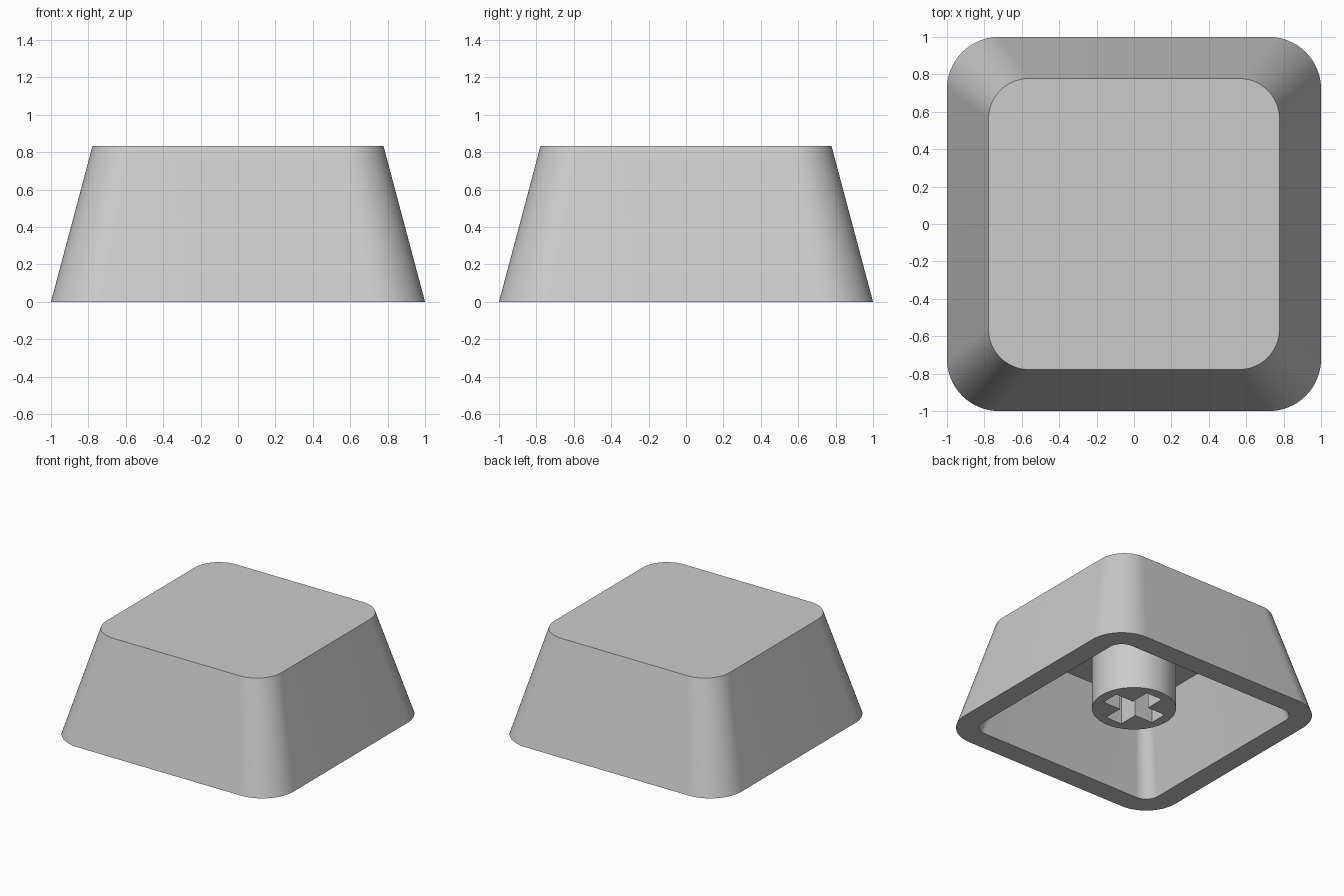
import bpy, bmesh, math

cube = bpy.data.objects.get("Cube")
if cube:
    bpy.data.objects.remove(cube, do_unlink=True)

grey = bpy.data.materials.new("light grey plastic")
grey.use_nodes = True
colour = (0.6, 0.6, 0.6, 1)
grey.diffuse_color = colour
grey.node_tree.nodes["Principled BSDF"].inputs["Base Color"].default_value = colour

HEIGHT, CEILING, TAPER = 0.833, 0.667, 0.778
STEM_BOTTOM, STEM_RADIUS = 0.11, 0.306
ARM, SLOT, SLOT_DEPTH = 0.23, 0.072, 0.44   # half length and half width of the cross


def rounded_square(half, radius, segments=16):
    """Outline of a square with rounded corners, counter-clockwise."""
    points = []
    for corner in range(4):
        start = corner * math.pi / 2
        cx = (half - radius) * math.sqrt(2) * math.cos(start + math.pi / 4)
        cy = (half - radius) * math.sqrt(2) * math.sin(start + math.pi / 4)
        for i in range(segments + 1):
            a = start + math.pi / 2 * i / segments
            points.append((cx + radius * math.cos(a), cy + radius * math.sin(a)))
    return points


def loft(name, rings):
    """Skin a list of (outline, z) rings and close both ends."""
    bm = bmesh.new()
    loops = [[bm.verts.new((x, y, z)) for x, y in outline] for outline, z in rings]
    for a, b in zip(loops, loops[1:]):
        for i in range(len(a)):
            j = (i + 1) % len(a)
            bm.faces.new((a[i], a[j], b[j], b[i]))
    bm.faces.new(loops[0])
    bm.faces.new(loops[-1])
    bmesh.ops.recalc_face_normals(bm, faces=bm.faces)
    mesh = bpy.data.meshes.new(name)
    bm.to_mesh(mesh)
    bm.free()
    mesh.materials.append(grey)
    obj = bpy.data.objects.new(name, mesh)
    bpy.context.collection.objects.link(obj)
    return obj


def select(obj):
    bpy.ops.object.select_all(action='DESELECT')
    obj.select_set(True)
    bpy.context.view_layer.objects.active = obj


# Hollow tapered cap: top face, outer walls, rim, inner walls, ceiling
cap = loft("cap_shell", [
    (rounded_square(TAPER, 0.278 * TAPER), HEIGHT),
    (rounded_square(1, 0.278), 0),
    (rounded_square(0.833, 0.111), 0),
    (rounded_square(0.833 * TAPER, 0.111 * TAPER), CEILING),
])

# Round stem, sunk slightly into the ceiling
circle = [(STEM_RADIUS * math.cos(math.tau * i / 64),
           STEM_RADIUS * math.sin(math.tau * i / 64)) for i in range(64)]
stem = loft("stem", [(circle, STEM_BOTTOM), (circle, CEILING + 0.03)])

# Cross-shaped socket cut up into the stem
cross = []
for x, y in ((ARM, -SLOT), (ARM, SLOT), (SLOT, SLOT)):
    cross.append((x, y))
for _ in range(3):
    cross += [(-y, x) for x, y in cross[-3:]]
cutter = loft("socket_cutter", [(cross, STEM_BOTTOM - 0.1),
                                (cross, STEM_BOTTOM + SLOT_DEPTH)])
cutter.hide_render = True
cut = stem.modifiers.new("socket", 'BOOLEAN')
cut.operation = 'DIFFERENCE'
cut.solver = 'EXACT'
cut.object = cutter
select(stem)
bpy.ops.object.modifier_apply(modifier=cut.name)
bpy.data.objects.remove(cutter, do_unlink=True)

# Smooth corners, crisp edges
for obj in (cap, stem):
    select(obj)
    bpy.ops.object.shade_smooth_by_angle(angle=math.radians(30))
